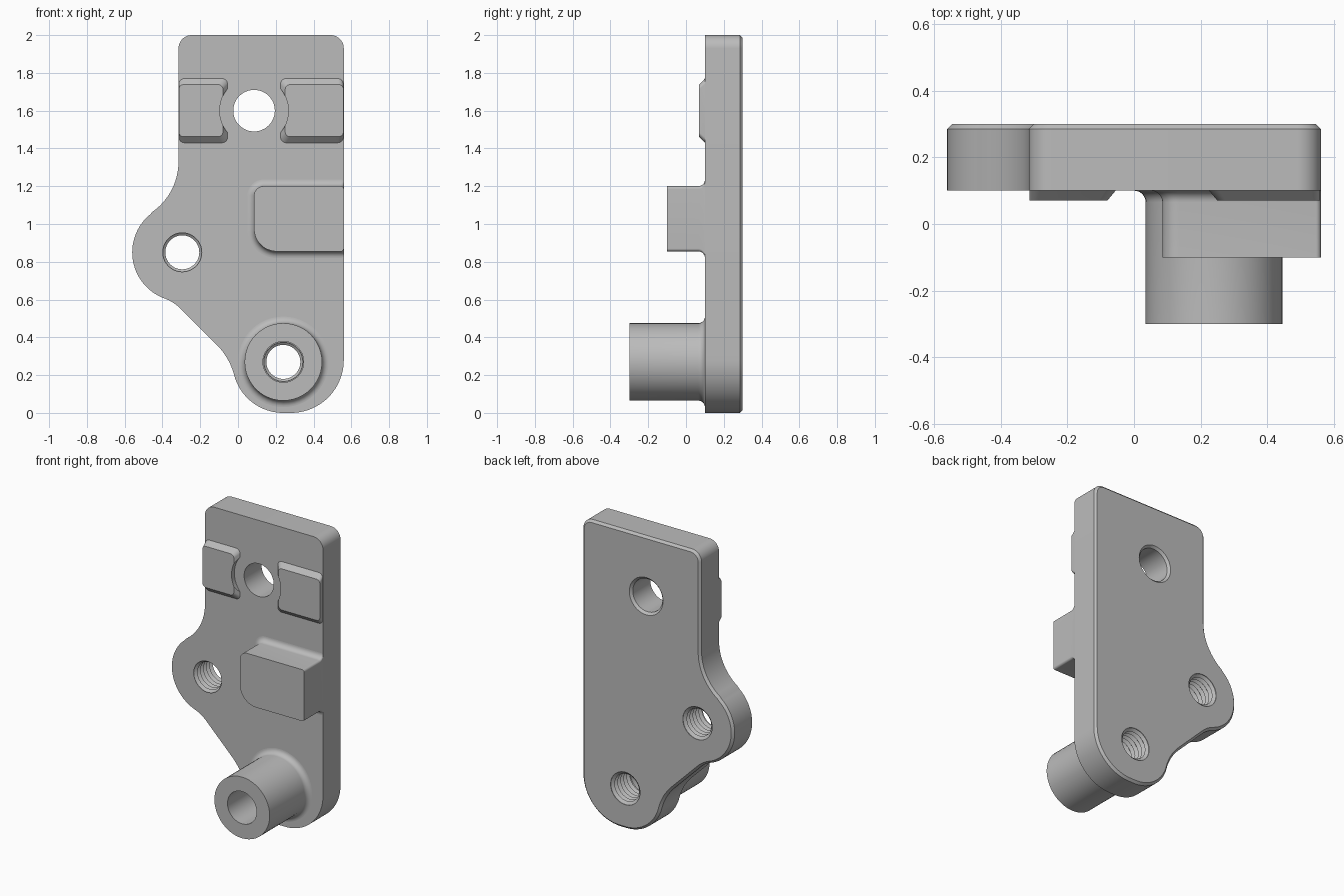
import bpy, bmesh
from math import cos, sin, radians, pi
from mathutils import Vector

if "Cube" in bpy.data.objects:
    bpy.data.objects.remove(bpy.data.objects["Cube"])

grey = bpy.data.materials.new("machined_grey")
grey.use_nodes = True
grey.diffuse_color = (0.5, 0.5, 0.5, 1)
grey.node_tree.nodes["Principled BSDF"].inputs["Base Color"].default_value = grey.diffuse_color

FRONT, BACK = 0.1, 0.3
TOP_HOLE, SIDE_HOLE, BOSS = (0.085, 1.6), (-0.295, 0.85), (0.24, 0.27)


def arc(cx, cz, r, a0, a1, n=12):
    """Points in the x-z plane along an arc, angles in degrees."""
    angles = [radians(a0 + (a1 - a0) * i / n) for i in range(n + 1)]
    return [(cx + r * cos(a), cz + r * sin(a)) for a in angles]


def rounded(x0, x1, z0, z1, radii):
    """Rounded rectangle; radii run top left, bottom left, bottom right, top right."""
    tl, bl, br, tr = radii
    return (arc(x0 + tl, z1 - tl, tl, 90, 180) + arc(x0 + bl, z0 + bl, bl, 180, 270)
            + arc(x1 - br, z0 + br, br, 270, 360) + arc(x1 - tr, z1 - tr, tr, 0, 90))


def inset(points, d):
    """Move a counterclockwise smooth outline inwards."""
    result = []
    for i, (x, z) in enumerate(points):
        a, b = points[i - 1], points[(i + 1) % len(points)]
        t = Vector((b[0] - a[0], b[1] - a[1])).normalized()
        result.append((x - t.y * d, z + t.x * d))
    return result


def finish(name, bm):
    bmesh.ops.recalc_face_normals(bm, faces=bm.faces)
    mesh = bpy.data.meshes.new(name)
    bm.to_mesh(mesh)
    bm.free()
    mesh.materials.append(grey)
    obj = bpy.data.objects.new(name, mesh)
    bpy.context.collection.objects.link(obj)
    return obj


def loft(name, layers):
    """Capped skin over (y, outline) layers."""
    bm = bmesh.new()
    rings = [[bm.verts.new((x, y, z)) for x, z in pts] for y, pts in layers]
    for a, b in zip(rings, rings[1:]):
        for i in range(len(a)):
            bm.faces.new((a[i - 1], a[i], b[i], b[i - 1]))
    bm.faces.new(rings[0])
    bm.faces.new(rings[-1])
    return finish(name, bm)


def lathe(name, centre, profile):
    """Solid of circles (y, radius) about an axis along y."""
    return loft(name, [(y, arc(*centre, r, 0, 352.5, 47)) for y, r in profile])


def cut(obj, cutter):
    mod = obj.modifiers.new("cut", 'BOOLEAN')
    mod.operation, mod.solver, mod.object = 'DIFFERENCE', 'EXACT', cutter
    bpy.context.view_layer.objects.active = obj
    bpy.ops.object.modifier_apply(modifier=mod.name)
    bpy.data.objects.remove(cutter)


def smooth(obj):
    bpy.ops.object.select_all(action='DESELECT')
    obj.select_set(True)
    bpy.context.view_layer.objects.active = obj
    bpy.ops.object.shade_smooth_by_angle(angle=radians(30))


# Base plate: side lobe, concave blends and rounded foot, chamfered at the back
outline = (arc(0.49, 1.93, 0.07, 0, 90) + arc(-0.245, 1.93, 0.07, 90, 180)
           + arc(-0.64, 1.33, 0.325, 0, -55) + arc(-0.3, 0.85, 0.26, 125, 250, 32)[1:]
           + arc(-0.468, 0.39, 0.23, 70, 45)[1:] + arc(-0.368, 0.107, 0.36, 45, 15)
           + arc(0.24, 0.27, 0.27, 195, 270, 20)[1:] + arc(0.28, 0.28, 0.28, 270, 360, 24))
plate = loft("base_plate", [(FRONT, outline), (BACK - 0.015, outline),
                            (BACK, inset(outline, 0.015))])

# Plain upper hole with a countersunk back
cut(plate, lathe("hole_cutter", TOP_HOLE, [(0, 0.11), (BACK - 0.015, 0.11),
                                           (BACK + 0.01, 0.135)]))

# Threaded holes
PITCH = 0.032
thread = [(0.0, 0.09)]
for i in range(7):
    y = FRONT - 0.01 + i * PITCH
    thread += [(y, 0.09), (y + PITCH * 0.45, 0.109), (y + PITCH * 0.55, 0.109)]
thread.append((BACK + 0.05, 0.09))
for centre in (SIDE_HOLE, BOSS):
    cut(plate, lathe("thread_cutter", centre, thread))

# Hollow boss with a filleted root
FILLET = 0.035
root = [(FRONT - FILLET * (1 - sin(a)), FILLET * (1 - cos(a)))
        for a in (i * pi / 16 for i in range(9))]
boss = lathe("boss", BOSS, [(-0.3, 0.205)] + [(y, 0.205 + d) for y, d in root])
cut(boss, lathe("bore_cutter", BOSS, [(-0.4, 0.108), (0.2, 0.108)]))


# Stop block with a filleted root, flush with the plate's left side
def block_outline(d):
    return rounded(0.085 - d, 0.56, 0.855 - d, 1.2 + d, (0.05 + d, 0.12 + d, 0.015, 0.015))


block = loft("stop_block", [(-0.1, block_outline(0))]
             + [(y, block_outline(d)) for y, d in root])

# Locating pads with bevelled edges, relieved around the upper hole
pads = []
for name, x0, x1, b0, b1 in (("right_pad", -0.313, -0.055, 0, 0.025),
                             ("left_pad", 0.225, 0.558, 0.025, 0)):
    pad = loft(name, [(FRONT, rounded(x0, x1, 1.43, 1.77, [0.03] * 4)),
                      (FRONT - 0.03, rounded(x0 + b0, x1 - b1, 1.462, 1.738, [0.025] * 4))])
    cut(pad, lathe("relief_cutter", TOP_HOLE, [(0, 0.182), (0.2, 0.182)]))
    pads.append(pad)

for part in [plate, boss, block] + pads:
    smooth(part)
